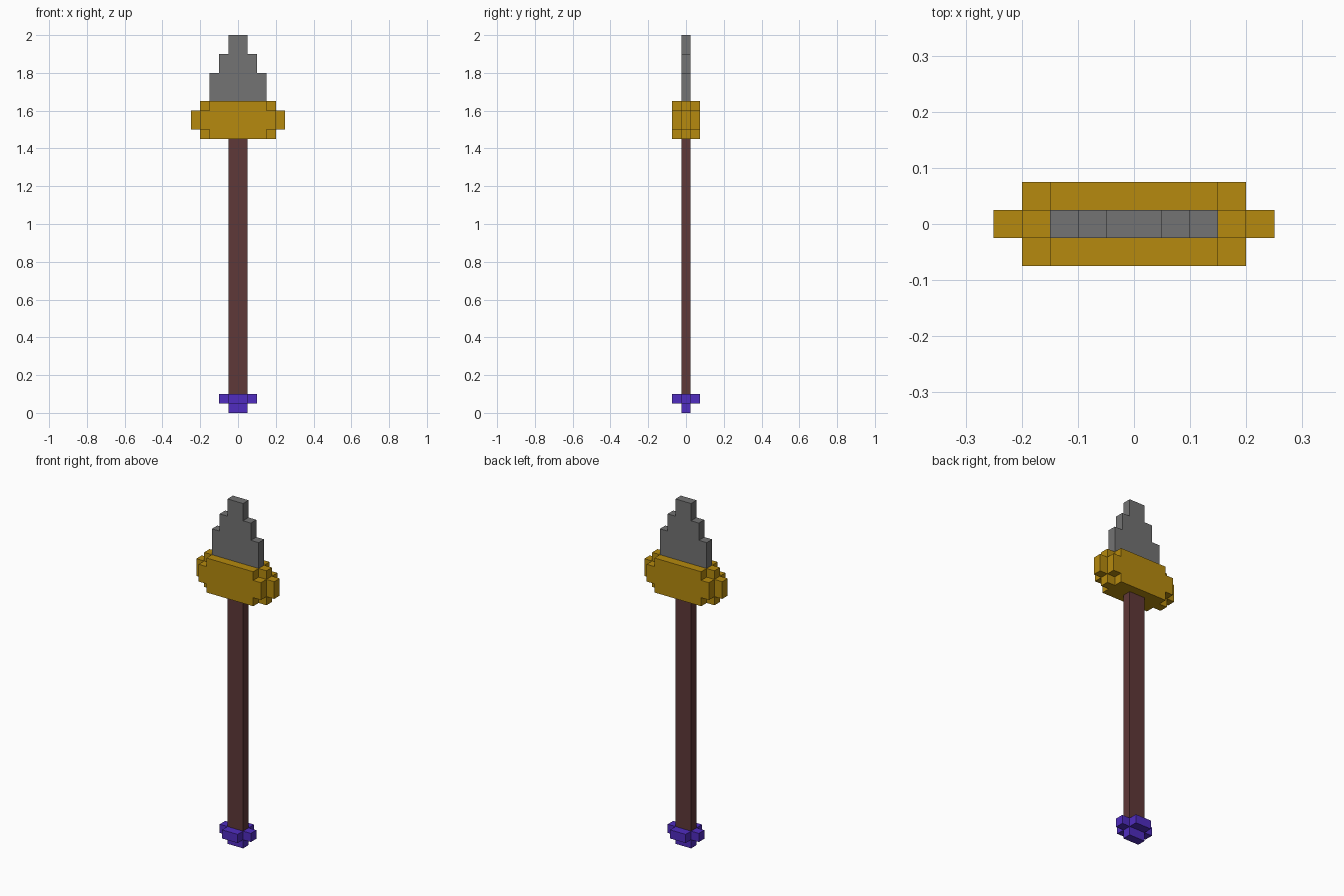
import bpy, bmesh, math
from mathutils import Vector

cube = bpy.data.objects.get("Cube")
if cube:
    bpy.data.objects.remove(cube)

U = 0.05  # edge of one block


def material(name, rgb):
    lin = [((c / 255 + 0.055) / 1.055) ** 2.4 for c in rgb] + [1.0]
    m = bpy.data.materials.new(name)
    m.use_nodes = True
    m.diffuse_color = lin
    m.node_tree.nodes["Principled BSDF"].inputs["Base Color"].default_value = lin
    return m


def block_part(name, mat, boxes):
    """Closed outer skin of the union of centred boxes.
    Each box is (half width, half depth, bottom, top) in blocks."""
    cells = set()
    for hx, hy, z0, z1 in boxes:
        d = int(hy - 0.5)  # depth counts an odd number of blocks
        cells |= {(x, y, z) for x in range(-hx, hx)
                  for y in range(-d, d + 1) for z in range(z0, z1)}
    bm = bmesh.new()
    for cell in cells:
        centre = Vector(cell) + Vector((0.5, 0, 0.5))
        for axis in range(3):
            for sign in (-1, 1):
                n = Vector((0, 0, 0))
                n[axis] = sign
                if tuple(int(a + b) for a, b in zip(cell, n)) in cells:
                    continue
                a = Vector((0, 0, 0))
                a[(axis + 1) % 3] = 0.5
                b = n.cross(a)
                bm.faces.new([bm.verts.new((centre + n / 2 + p) * U)
                              for p in (-a - b, a - b, a + b, -a + b)])
    bmesh.ops.remove_doubles(bm, verts=bm.verts[:], dist=U / 100)
    # Merge the block faces into large flat ones
    bmesh.ops.dissolve_limit(bm, angle_limit=math.radians(1),
                             verts=bm.verts[:], edges=bm.edges[:])
    bmesh.ops.recalc_face_normals(bm, faces=bm.faces[:])
    mesh = bpy.data.meshes.new(name)
    bm.to_mesh(mesh)
    bm.free()
    mesh.materials.append(mat)
    obj = bpy.data.objects.new(name, mesh)
    bpy.context.collection.objects.link(obj)
    return obj


steel = material("steel grey", (115, 115, 115))
gold = material("dark gold", (182, 138, 14))
wood = material("dark red wood", (95, 56, 56))
purple = material("purple", (80, 44, 192))

# Foot cap: short stub below a cross-shaped ring
block_part("foot_cap", purple, [(1, 0.5, 0, 2), (2, 0.5, 1, 2), (1, 1.5, 1, 2)])
# Long shaft
block_part("shaft", wood, [(1, 0.5, 2, 29)])
# Collar with notched corners and a tab at each end
block_part("collar", gold, [(3, 1.5, 29, 33), (4, 1.5, 30, 32),
                            (4, 0.5, 29, 33), (5, 0.5, 30, 32)])
# Stepped blade
block_part("blade", steel, [(3, 0.5, 33, 36), (2, 0.5, 36, 38), (1, 0.5, 38, 40)])
